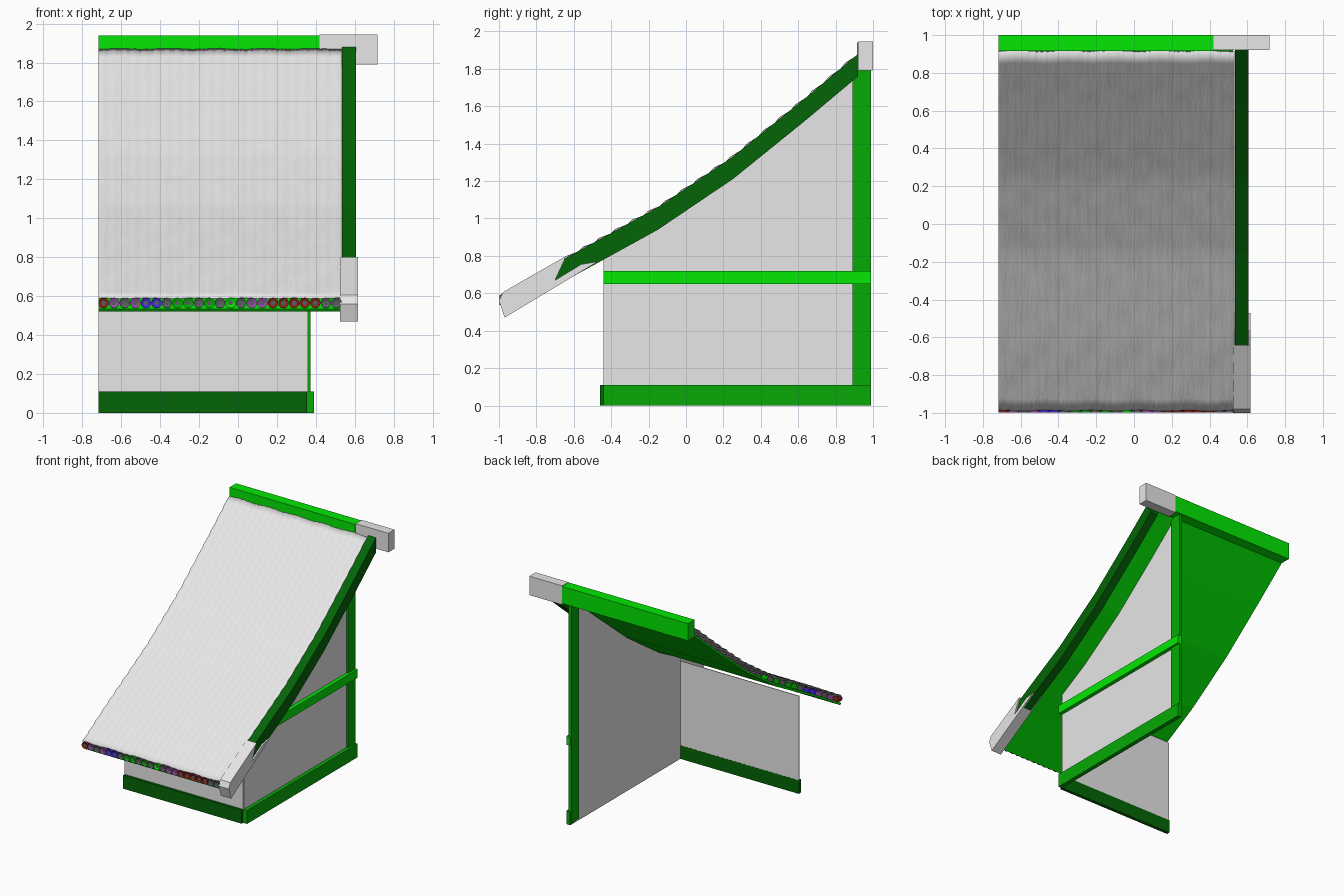
import bpy, bmesh, math, random
from mathutils import Matrix

random.seed(4)
if "Cube" in bpy.data.objects:
    bpy.data.objects.remove(bpy.data.objects["Cube"], do_unlink=True)


def material(name, r, g, b):
    m = bpy.data.materials.new(name)
    m.use_nodes = True
    m.diffuse_color = (r, g, b, 1)
    m.node_tree.nodes["Principled BSDF"].inputs["Base Color"].default_value = (r, g, b, 1)
    return m


PALE = material("pale grey", 0.8, 0.8, 0.8)
BRIGHT = material("bright green", 0.001, 0.8, 0.001)
GREEN = material("mid green", 0.002, 0.4, 0.002)
DARK = material("dark green", 0.001, 0.13, 0.002)
RED = material("dark red", 0.24, 0.015, 0.01)
PURPLE = material("purple", 0.3, 0.07, 0.36)
BLUE = material("blue", 0.06, 0.02, 0.7)
GREY = material("dark grey", 0.1, 0.11, 0.11)


def finish(name, bm, *mats):
    bmesh.ops.recalc_face_normals(bm, faces=bm.faces)
    mesh = bpy.data.meshes.new(name)
    bm.to_mesh(mesh)
    bm.free()
    for m in mats:
        mesh.materials.append(m)
    ob = bpy.data.objects.new(name, mesh)
    bpy.context.collection.objects.link(ob)
    return ob


def slab(name, outline, x0, x1, mat):
    """Extrude a (y, z) outline from x0 to x1."""
    bm = bmesh.new()
    face = bm.faces.new([bm.verts.new((x0, y, z)) for y, z in outline])
    ext = bmesh.ops.extrude_face_region(bm, geom=[face])["geom"]
    verts = [v for v in ext if isinstance(v, bmesh.types.BMVert)]
    bmesh.ops.translate(bm, verts=verts, vec=(x1 - x0, 0, 0))
    return finish(name, bm, mat)


def box(name, x0, x1, y0, y1, z0, z1, mat):
    return slab(name, [(y0, z0), (y1, z0), (y1, z1), (y0, z1)], x0, x1, mat)


# Sagging roof line
CURVE = [(-0.99, 0.585), (-0.64, 0.79), (-0.15, 1.06), (0.25, 1.33), (0.64, 1.645), (0.92, 1.88)]


def roof_z(y):
    for (ya, za), (yb, zb) in zip(CURVE, CURVE[1:]):
        if y <= yb:
            break
    return za + (zb - za) * (y - ya) / (yb - ya)


def along(y0, y1, drop):
    ys = [y0] + [y for y, z in CURVE if y0 < y < y1] + [y1]
    return [(y, roof_z(y) - drop) for y in ys]


LEFT, WALL, FRONT, BACK = -0.718, 0.355, -0.44, 0.99

# Walls
box("front_wall", LEFT, WALL, FRONT, FRONT + 0.006, 0.1, 0.8, PALE)
slab("gable_wall", [(0.94, 0.005), (FRONT + 0.003, 0.005)] + along(FRONT + 0.003, 0.9, 0.08) + [(0.94, 1.8)],
     WALL - 0.002, WALL + 0.004, PALE)

# Wall timbers
box("front_base_board", LEFT, WALL, -0.46, -0.433, 0, 0.11, DARK)
box("gable_base_board", WALL, 0.39, FRONT, BACK, 0, 0.11, GREEN)
box("gable_rail", WALL, 0.39, FRONT, BACK, 0.65, 0.72, BRIGHT)
box("back_post", 0.345, 0.373, 0.89, BACK - 0.002, 0.02, 1.8, GREEN)

# Roof deck, verge board and ridge
slab("roof_deck", along(-0.98, 0.92, 0.056) + along(-0.968, 0.92, 0.076)[::-1], LEFT, 0.525, BRIGHT)
slab("verge_board", along(-0.71, 0.92, 0) + along(-0.71, 0.92, 0.12)[::-1], 0.535, 0.605, DARK)
box("ridge_beam", LEFT, 0.42, 0.915, 1.0, 1.8, 1.94, BRIGHT)
box("ridge_end_block", 0.42, 0.717, 0.92, 1.0, 1.79, 1.945, PALE)
slab("verge_end_block", [(-0.98, 0.605), (-1.0, 0.56), (-0.97, 0.47), (-0.47, 0.77),
                         (-0.56, 0.755), (-0.70, 0.67), (-0.64, 0.8)], 0.525, 0.617, PALE)

# Overlapping courses of soft, wavy tiles
ROWS, TILES, STEPS = 22, 23, 6
WIDTH = 0.533 - LEFT
bm = bmesh.new()
lines = []
for row in range(ROWS):
    phase = random.uniform(0, 6)
    for part, lift in ((0.25, 0.008), (0.95, -0.003)):
        base = -1.01 + 1.927 * (row + part) / ROWS
        line = []
        for i in range(TILES * STEPS + 1):
            wave = math.cos(i / STEPS * math.tau)
            ragged = 0.003 * math.sin(i * 0.23 + phase) + random.uniform(-0.002, 0.002)
            y = max(-0.99, min(0.915, base + ragged))
            x = LEFT + WIDTH * i / (TILES * STEPS)
            line.append(bm.verts.new((x, y, roof_z(y) + lift - 0.001 * wave)))
        lines.append(line)
for a, b in zip(lines, lines[1:]):
    for i in range(len(a) - 1):
        bm.faces.new((a[i], a[i + 1], b[i + 1], b[i]))
tiles = finish("roof_tiles", bm, PALE)
if sum(p.normal.z for p in tiles.data.polygons) < 0:
    tiles.data.flip_normals()
thick = tiles.modifiers.new("thickness", "SOLIDIFY")
thick.thickness = 0.008
thick.offset = -1
bpy.ops.object.select_all(action="DESELECT")
tiles.select_set(True)
bpy.context.view_layer.objects.active = tiles
bpy.ops.object.shade_smooth_by_angle(angle=math.radians(70))

# Coloured round tile ends along the eave
COLOURS = {"R": RED, "P": PURPLE, "B": BLUE, "D": GREY, "G": GREEN, "L": BRIGHT}
pitch = WIDTH / TILES
for n, key in enumerate("RPDPBBDGGDGDLDPPRRRRRDD"):
    bm = bmesh.new()
    spin = Matrix.Translation((LEFT + pitch * (n + 0.5), -0.977, 0.565)) @ Matrix.Rotation(math.radians(90), 4, "X")
    bmesh.ops.create_cone(bm, cap_ends=True, segments=12, radius1=pitch / 2,
                          radius2=pitch / 2, depth=0.04, matrix=spin)
    bm.normal_update()
    cap = [f for f in bm.faces if f.normal.y < -0.9]
    bmesh.ops.inset_region(bm, faces=cap, thickness=0.015, depth=-0.006)
    cap[0].material_index = 1
    finish("eave_tile_end_%d" % (n + 1), bm, COLOURS[key], GREY)
